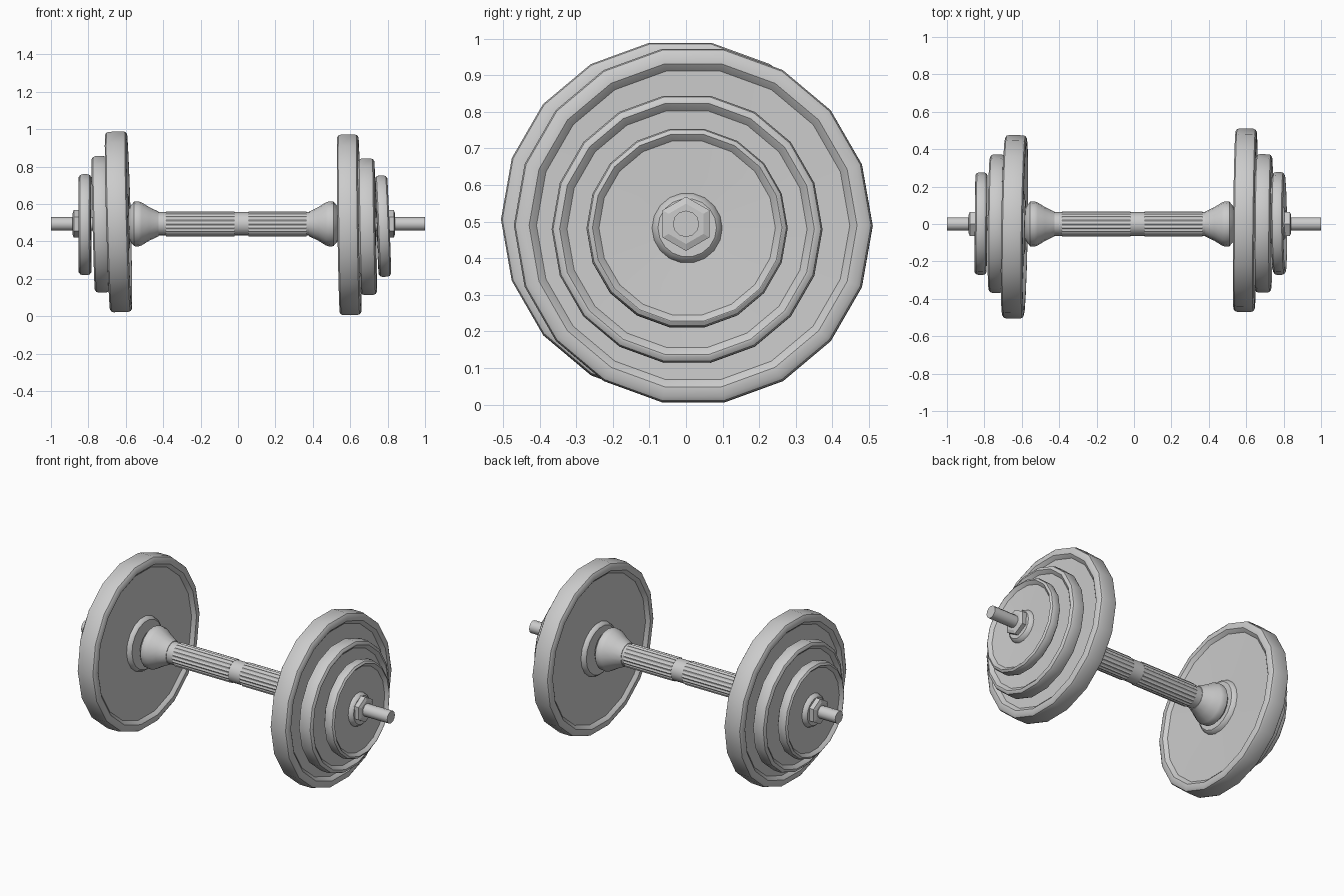
import bpy, bmesh
from math import cos, sin, pi

if "Cube" in bpy.data.objects:
    bpy.data.objects.remove(bpy.data.objects["Cube"])

AXIS_Z = 0.494


def lathe(name, profile, sides, loc=(0, 0, AXIS_Z), rot=(0, 0, 0), phase=0.0, groove=0.0, smooth=True):
    """Revolve (x, radius) points about X; groove shrinks every second column."""
    bm = bmesh.new()
    rings = []
    for x, r in profile:
        ring = []
        for i in range(sides):
            a = phase + 2 * pi * i / sides
            rr = r - (groove if i % 2 else 0)
            ring.append(bm.verts.new((x, rr * cos(a), rr * sin(a))))
        rings.append(ring)
    for a, b in zip(rings, rings[1:]):
        for i in range(sides):
            j = (i + 1) % sides
            bm.faces.new((a[i], a[j], b[j], b[i]))
    bm.faces.new(rings[0])
    bm.faces.new(rings[-1])
    bmesh.ops.recalc_face_normals(bm, faces=bm.faces)
    me = bpy.data.meshes.new(name)
    bm.to_mesh(me)
    bm.free()
    ob = bpy.data.objects.new(name, me)
    bpy.context.collection.objects.link(ob)
    ob.location = loc
    ob.rotation_euler = rot
    if smooth:
        bpy.ops.object.select_all(action='DESELECT')
        ob.select_set(True)
        bpy.context.view_layer.objects.active = ob
        bpy.ops.object.shade_smooth_by_angle(angle=0.6)
    return ob


def plate(name, x, y, z, R, h, lip, hub, tilt, yaw):
    """Weight plate: raised rim, dished face and raised hub on both sides."""
    half = [(h, 0.03), (h, hub - 0.01), (h - 0.008, hub), (h - 0.024, hub + 0.006),
            (h - 0.018, R - lip - 0.012), (h - 0.006, R - lip), (h, R - lip + 0.008),
            (h, R - 0.016), (h - 0.008, R - 0.004), (h - 0.02, R)]
    profile = [(-px, r) for px, r in half] + half[::-1]
    lathe(name, profile, 18, (x, y, z), (0, -tilt, -yaw))


# Weight plates, each seated slightly loose on the bar
plate("large_plate_right", 0.594, 0.02, 0.489, 0.49, 0.057, 0.05, 0.15, 0.015, 0.012)
plate("medium_plate_right", 0.692, 0.003, 0.479, 0.37, 0.044, 0.03, 0.11, 0.02, 0.008)
plate("small_plate_right", 0.775, 0.003, 0.482, 0.275, 0.033, 0.022, 0.09, 0.04, -0.01)
plate("large_plate_left", -0.639, -0.015, 0.505, 0.49, 0.058, 0.05, 0.15, 0.028, 0.017)
plate("medium_plate_left", -0.733, 0.002, 0.492, 0.37, 0.041, 0.03, 0.11, 0.024, 0.01)
plate("small_plate_left", -0.818, 0.002, 0.49, 0.274, 0.033, 0.022, 0.09, 0.0, 0.01)

# Bar running through everything
lathe("bar", [(-1, 0.036), (1, 0.036)], 12)

# Handle core with smooth centre band, and two ribbed grips
lathe("handle", [(-0.45, 0.063), (0.41, 0.063)], 16)
for side, x0, x1 in (("left", -0.385, -0.02), ("right", 0.055, 0.365)):
    lathe("grip_" + side, [(x0, 0.067), (x1, 0.067)], 40, groove=0.006)

# Flared collars between handle and plates
for side, s, x in (("left", -1, -0.425), ("right", 1, 0.38)):
    lathe("collar_" + side, [(x, 0.066), (x + s * 0.05, 0.09), (x + s * 0.09, 0.115),
                             (x + s * 0.108, 0.121), (x + s * 0.13, 0.119),
                             (x + s * 0.147, 0.1), (x + s * 0.158, 0.08)], 16)

# Hex nuts with a chamfered outer face
for side, s, x in (("left", -1, -0.845), ("right", 1, 0.80)):
    lathe("nut_" + side, [(x, 0.074), (x + s * 0.033, 0.074), (x + s * 0.04, 0.055)],
          6, phase=pi / 2, smooth=False)
